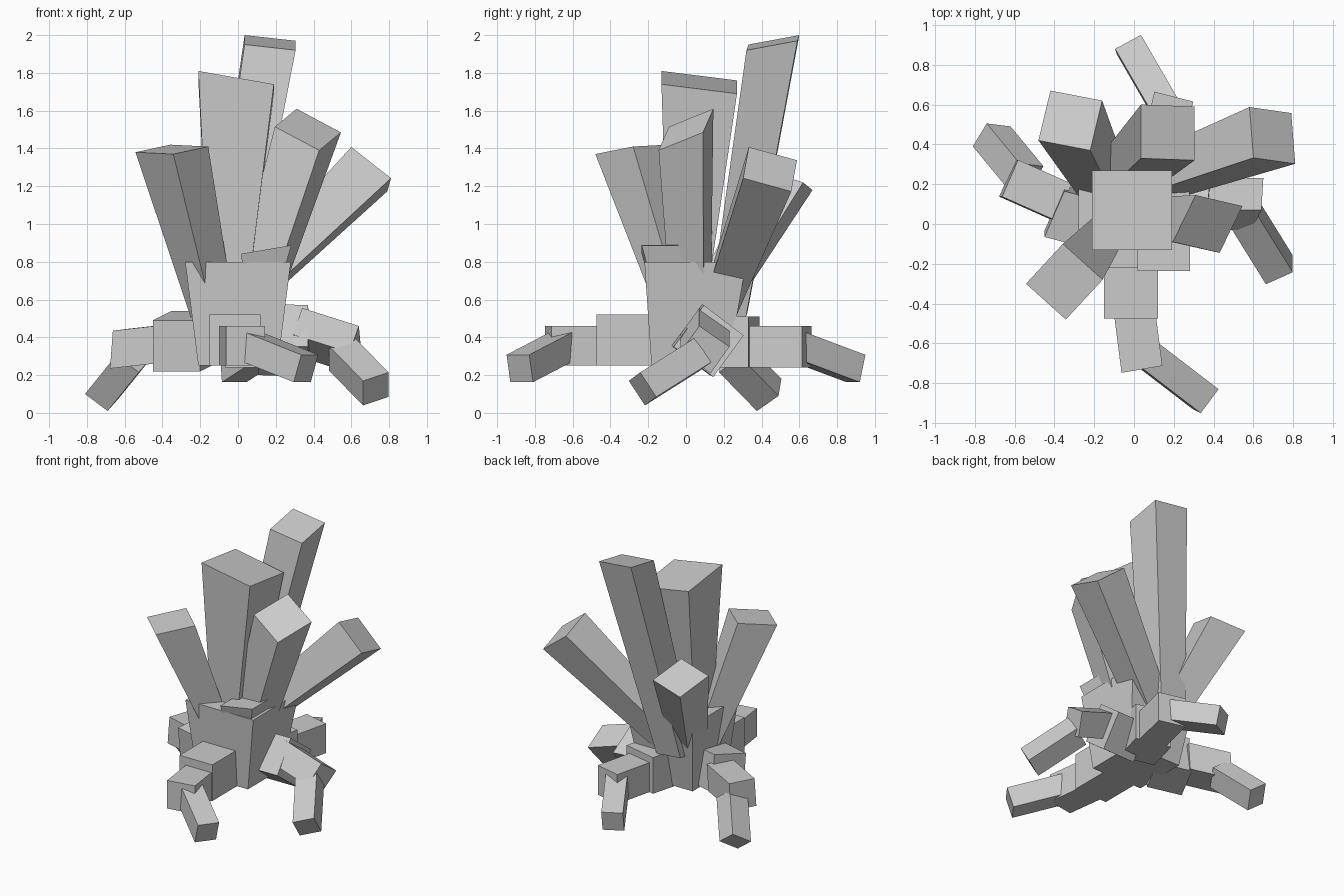
import bpy
import bmesh
from mathutils import Vector

default_cube = bpy.data.objects.get("Cube")
if default_cube:
    bpy.data.objects.remove(default_cube, do_unlink=True)

stone = bpy.data.materials.new("plain_grey")
stone.use_nodes = True
grey = (0.6, 0.6, 0.6, 1)
stone.diffuse_color = grey
stone.node_tree.nodes["Principled BSDF"].inputs["Base Color"].default_value = grey


def prism(name, base, tip, across, along, taper=1.0):
    """Four-sided bar from base to tip; across and along are the tip's edge vectors."""
    base, tip, across, along = map(Vector, (base, tip, across, along))
    mesh_builder = bmesh.new()
    rings = []
    for centre, scale in ((base, taper), (tip, 1.0)):
        ring = []
        for side_a, side_b in ((-1, -1), (1, -1), (1, 1), (-1, 1)):
            offset = (across * side_a + along * side_b) * scale / 2
            ring.append(mesh_builder.verts.new(centre + offset))
        rings.append(ring)
    lower, upper = rings
    mesh_builder.faces.new(lower)
    mesh_builder.faces.new(upper)
    for i in range(4):
        j = (i + 1) % 4
        mesh_builder.faces.new((lower[i], lower[j], upper[j], upper[i]))
    bmesh.ops.recalc_face_normals(mesh_builder, faces=mesh_builder.faces)
    mesh = bpy.data.meshes.new(name)
    mesh_builder.to_mesh(mesh)
    mesh_builder.free()
    mesh.materials.append(stone)
    part = bpy.data.objects.new(name, mesh)
    bpy.context.collection.objects.link(part)
    return part


# Central body, flaring upwards
prism("body", base=(0, 0.02, 0.25), tip=(0, 0.05, 0.8),
      across=(0.56, 0, 0), along=(0, 0.54, 0), taper=0.75)

# Tall shards fanning out of the body
prism("centre_shard", base=(-0.055, 0, 0.5), tip=(-0.01, 0.07, 1.75),
      across=(0.4, 0, -0.07), along=(0, 0.4, -0.05), taper=0.45)
prism("tallest_shard", base=(-0.08, 0.22, 0.5), tip=(0.17, 0.46, 1.96),
      across=(0.27, -0.01, -0.03), along=(0, 0.27, 0.05), taper=0.75)
prism("front_right_shard", base=(-0.13, -0.02, 0.5), tip=(-0.35, -0.29, 1.395),
      across=(0.2, -0.18, -0.01), along=(0.185, 0.2, 0.04), taper=0.6)
prism("left_shard", base=(0.06, 0.03, 0.5), tip=(0.37, 0, 1.5),
      across=(0.235, -0.055, -0.125), along=(0.115, 0.235, 0.095), taper=0.7)
prism("back_left_shard", base=(0, 0.19, 0.6), tip=(0.695, 0.445, 1.29),
      across=(0.21, -0.03, -0.165), along=(-0.02, 0.255, -0.07), taper=0.7)
prism("back_right_shard", base=(-0.1, 0.1, 0.5), tip=(-0.32, 0.52, 1.24),
      across=(0.26, -0.05, 0.04), along=(0.06, 0.25, -0.08), taper=0.65)
prism("short_shard", base=(0.1, -0.06, 0.4), tip=(0.15, -0.11, 0.865),
      across=(0.265, 0, 0.045), along=(0, 0.25, 0), taper=0.35)

# Front leg
prism("front_leg_hip", base=(-0.015, -0.1, 0.385), tip=(-0.015, -0.475, 0.385),
      across=(0.27, 0, 0), along=(0, 0, 0.27))
prism("front_leg_shin", base=(0, -0.42, 0.355), tip=(0.04, -0.73, 0.355),
      across=(0.205, 0.035, 0), along=(0, 0, 0.21))
prism("front_leg_foot", base=(0.06, -0.65, 0.355), tip=(0.36, -0.88, 0.235),
      across=(0.09, 0.12, 0), along=(0.04, -0.02, 0.145))

# Back leg
prism("back_leg_hip", base=(0.06, 0.1, 0.375), tip=(0.13, 0.36, 0.375),
      across=(0.26, -0.06, 0), along=(0, 0, 0.27))
prism("back_leg_shin", base=(0.12, 0.3, 0.35), tip=(0.2, 0.64, 0.35),
      across=(0.195, -0.05, 0), along=(0, 0, 0.22))
prism("back_leg_foot", base=(0.16, 0.58, 0.355), tip=(-0.025, 0.9, 0.235),
      across=(0.13, 0.07, 0), along=(-0.01, 0.03, 0.145))

# Left leg, rolled on its axis
prism("left_leg_hip", base=(0.1, 0.1, 0.39), tip=(0.38, 0.12, 0.38),
      across=(0.02, 0.21, -0.16), along=(0, 0.16, 0.22))
prism("left_leg_shin", base=(0.32, 0.1, 0.43), tip=(0.62, 0.1, 0.335),
      across=(0.01, 0.16, -0.11), along=(0.05, 0.1, 0.14))
prism("left_leg_foot", base=(0.55, 0.06, 0.31), tip=(0.73, -0.23, 0.127),
      across=(0.135, 0.06, 0.045), along=(0, -0.085, 0.13))

# Right leg
prism("right_leg_hip", base=(-0.15, 0, 0.38), tip=(-0.4, 0.065, 0.38),
      across=(0.1, 0.23, 0.05), along=(0, -0.03, 0.27))
prism("right_leg_shin", base=(-0.36, 0.11, 0.37), tip=(-0.63, 0.23, 0.34),
      across=(0.08, 0.185, 0.01), along=(0.015, 0, 0.2))
prism("right_leg_foot", base=(-0.55, 0.24, 0.3), tip=(-0.715, 0.44, 0.095),
      across=(0.12, -0.015, -0.09), along=(0.07, 0.115, 0.08))
